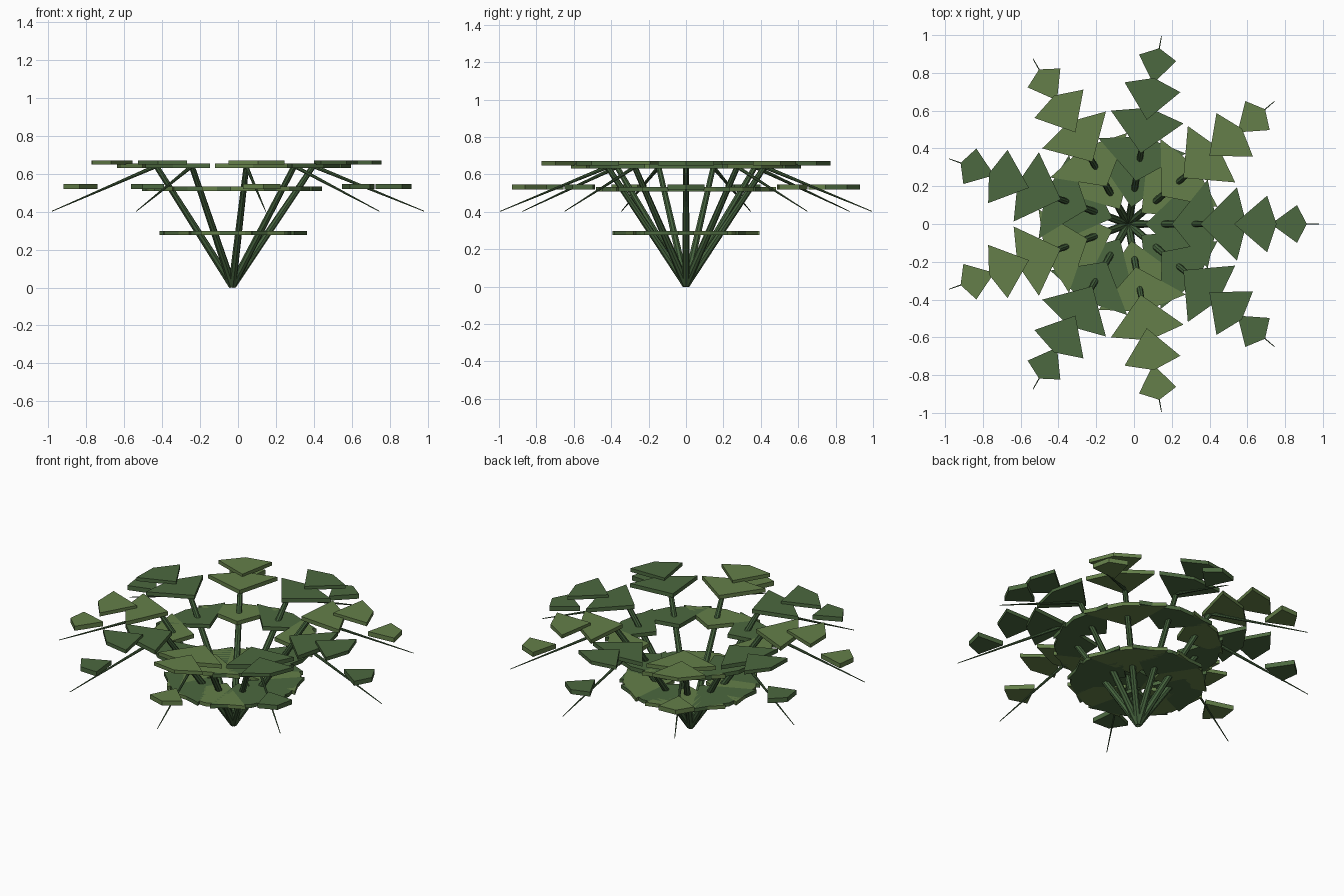
import bpy, bmesh, math
from mathutils import Vector, Matrix

if "Cube" in bpy.data.objects:
    bpy.data.objects.remove(bpy.data.objects["Cube"])

CENTRE_X = -0.03
FRONDS = 9


def material(name, rgb):
    m = bpy.data.materials.new(name)
    m.diffuse_color = (*rgb, 1)
    m.use_nodes = True
    m.node_tree.nodes["Principled BSDF"].inputs["Base Color"].default_value = m.diffuse_color
    return m


dark = material("dark_leaf_green", (0.072, 0.14, 0.05))
light = material("light_leaf_green", (0.128, 0.213, 0.067))
stalk = material("stalk_green", (0.058, 0.12, 0.046))

# Leaf rows: inner point, widest radius, outer point, half width, bottom, top
LEAVES = {
    "lowest_leaf": (0.09, 0.325, 0.38, 0.225, 0.276, 0.298),
    "inner_leaf": (0.23, 0.42, 0.47, 0.235, 0.508, 0.532),
    "crown_leaf": (0.38, 0.575, 0.625, 0.195, 0.630, 0.654),
    "outer_leaf": (0.56, 0.735, 0.785, 0.150, 0.648, 0.670),
    "end_leaf": (0.755, 0.893, 0.945, 0.100, 0.518, 0.546),
}


def finish(name, bm, mat, angle):
    bmesh.ops.recalc_face_normals(bm, faces=bm.faces)
    bm.transform(Matrix.Translation((CENTRE_X, 0, 0)) @ Matrix.Rotation(angle, 4, 'Z'))
    mesh = bpy.data.meshes.new(name)
    bm.to_mesh(mesh)
    bm.free()
    mesh.materials.append(mat)
    ob = bpy.data.objects.new(name, mesh)
    bpy.context.collection.objects.link(ob)


def leaf(name, spec, mat, angle):
    """Flat fan-shaped plate with a midrib."""
    inner, wide, outer, half, z0, z1 = spec
    bm = bmesh.new()
    a, b, c, d = [bm.verts.new(p) for p in (
        (inner, 0, z0), (wide, -half, z0), (outer, 0, z0), (wide, half, z0))]
    faces = [bm.faces.new((a, b, c)), bm.faces.new((a, c, d))]
    ext = bmesh.ops.extrude_face_region(bm, geom=faces, use_keep_orig=True)
    top = [v for v in ext["geom"] if isinstance(v, bmesh.types.BMVert)]
    bmesh.ops.translate(bm, verts=top, vec=(0, 0, z1 - z0))
    finish(name, bm, mat, angle)


def rod(name, p, q, r0, r1, angle):
    """Tapered rod between two points."""
    p, q = Vector(p), Vector(q)
    bm = bmesh.new()
    turn = (q - p).to_track_quat('Z', 'Y').to_matrix().to_4x4()
    bmesh.ops.create_cone(bm, cap_ends=True, segments=8, radius1=r0, radius2=r1,
                          depth=(q - p).length,
                          matrix=Matrix.Translation((p + q) / 2) @ turn)
    finish(name, bm, stalk, angle)


# Ring of fronds: rising stem, drooping tip and five leaves each
for i in range(FRONDS):
    angle = math.tau * i / FRONDS
    rod(f"stem_{i}", (0, 0, 0.01), (0.43, 0, 0.645), 0.021, 0.015, angle)
    rod(f"drooping_tip_{i}", (0.42, 0, 0.642), (1.01, 0, 0.402), 0.011, 0.002, angle)
    for name, spec in LEAVES.items():
        leaf(f"{name}_{i}", spec, light if i % 2 else dark, angle)
